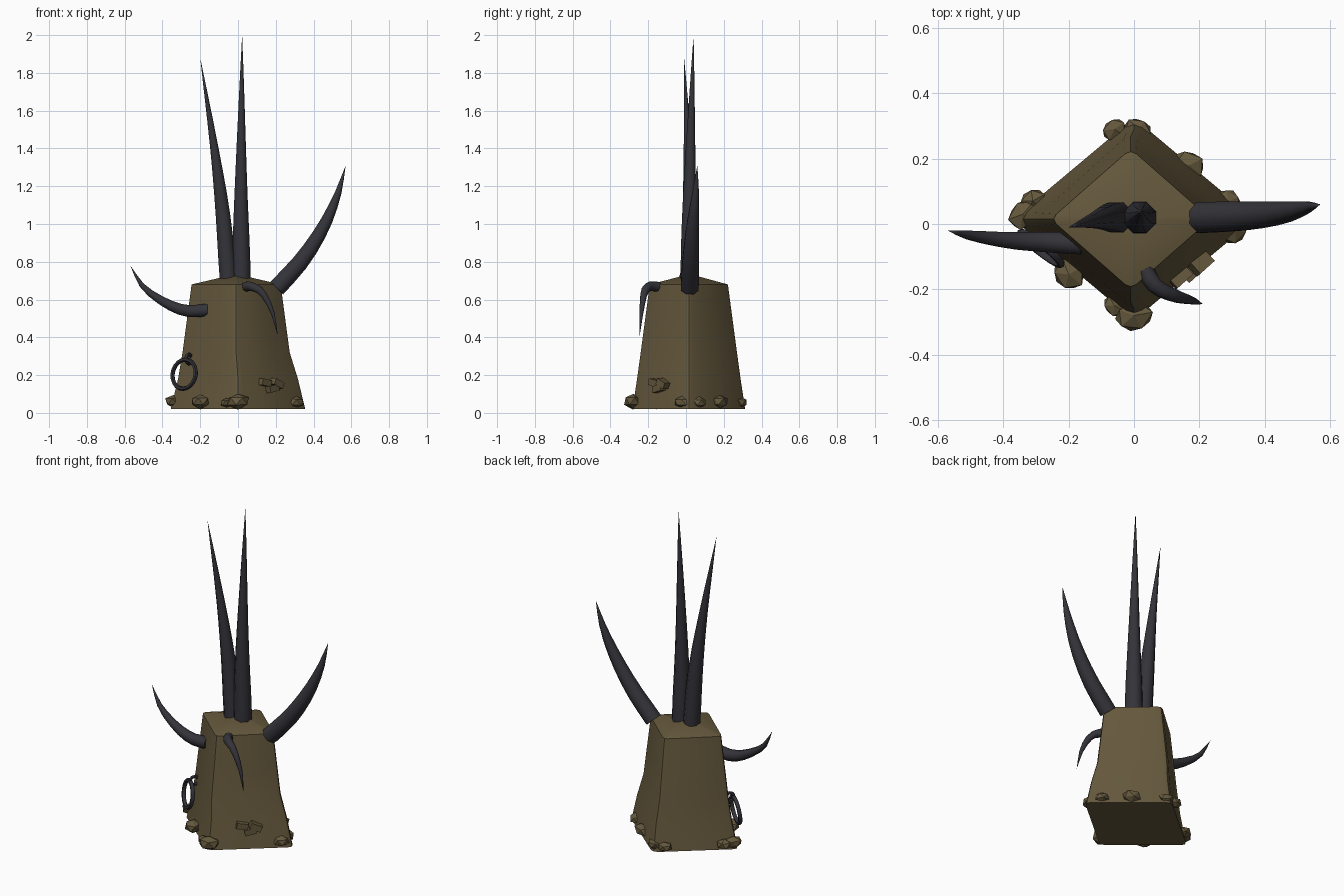
import bpy, bmesh, math, random
from mathutils import Vector, Matrix

random.seed(4)
cube = bpy.data.objects.get("Cube")
if cube:
    bpy.data.objects.remove(cube, do_unlink=True)


def make_mat(name, col):
    m = bpy.data.materials.new(name)
    m.use_nodes = True
    m.diffuse_color = (*col, 1)
    m.node_tree.nodes["Principled BSDF"].inputs["Base Color"].default_value = (*col, 1)
    return m


stone = make_mat("brown stone", (0.130, 0.098, 0.046))
horn = make_mat("dark horn", (0.033, 0.033, 0.041))


def finish(bm, name, mat, smooth=None):
    bmesh.ops.recalc_face_normals(bm, faces=bm.faces)
    me = bpy.data.meshes.new(name)
    bm.to_mesh(me)
    bm.free()
    ob = bpy.data.objects.new(name, me)
    bpy.context.collection.objects.link(ob)
    me.materials.append(mat)
    if smooth:
        bpy.ops.object.select_all(action='DESELECT')
        ob.select_set(True)
        bpy.context.view_layer.objects.active = ob
        bpy.ops.object.shade_smooth_by_angle(angle=math.radians(smooth))
    return ob


def loft(bm, rings):
    for a, b in zip(rings, rings[1:]):
        n = len(a)
        for i in range(n):
            j = (i + 1) % n
            bm.faces.new((a[i], a[j], b[j], b[i]))


# Tapered diamond pedestal with softened corners and a low pyramid cap
def section(z, ax, ay, cx, cy, cut=0.07):
    corners = [Vector(p) for p in ((ax, 0), (0, ay), (-ax, 0), (0, -ay))]
    pts = []
    for i, c in enumerate(corners):
        before, after = c.lerp(corners[i - 1], cut), c.lerp(corners[(i + 1) % 4], cut)
        pts += [before, c.lerp((before + after) / 2, 0.55), after]
    return [(p.x + cx, p.y + cy, z) for p in pts]


bm = bmesh.new()
levels = [(0.02, 0.37, 0.31, 0, 0.015), (0.18, 0.33, 0.285, 0, 0.015),
          (0.32, 0.295, 0.265, -0.01, 0.015), (0.5, 0.27, 0.24, -0.01, 0.015),
          (0.68, 0.245, 0.215, -0.01, 0.015)]
rings = [[bm.verts.new(p) for p in section(*lv)] for lv in levels]
loft(bm, rings)
bm.faces.new(rings[0])
apex = bm.verts.new((-0.01, 0.02, 0.735))
top = rings[-1]
for i in range(len(top)):
    bm.faces.new((top[i], top[(i + 1) % len(top)], apex))
finish(bm, "pedestal", stone, 25)


# Curved horns: tapered tubes along a smooth path
def spline(pts, t):
    n = len(pts) - 1
    k = min(int(t * n), n - 1)
    u = t * n - k
    p1, p2 = pts[k], pts[k + 1]
    p0 = pts[k - 1] if k else 2 * p1 - p2
    p3 = pts[k + 2] if k + 2 <= n else 2 * p2 - p1
    return 0.5 * (2 * p1 + (p2 - p0) * u + (2 * p0 - 5 * p1 + 4 * p2 - p3) * u * u
                  + (3 * p1 - p0 - 3 * p2 + p3) * u ** 3)


def make_horn(name, path, radius, power, sides=8, steps=9):
    pts = [Vector(p) for p in path]
    bm = bmesh.new()
    rings = []
    for s in range(steps):
        t = s / steps
        c = spline(pts, t)
        d = (spline(pts, t + 0.02) - c).normalized()
        u = d.cross(Vector((0, 1, 0))).normalized()
        v = d.cross(u)
        r = radius * (1 - t ** power)
        rings.append([bm.verts.new(c + r * (math.cos(a) * u + math.sin(a) * v))
                      for a in (2 * math.pi * (i + 0.5) / sides for i in range(sides))])
    loft(bm, rings)
    bm.faces.new(rings[0])
    tip = bm.verts.new(pts[-1])
    for i in range(sides):
        bm.faces.new((rings[-1][i], rings[-1][(i + 1) % sides], tip))
    finish(bm, name, horn, 50)


make_horn("centre_spike", [(0.018, 0.02, 0.7), (0.016, 0.02, 1.2), (0.022, 0.04, 2.0)], 0.053, 1.6)
make_horn("leaning_spike", [(-0.05, 0.02, 0.7), (-0.08, 0.02, 1.05), (-0.125, 0.01, 1.4),
                            (-0.2, -0.01, 1.88)], 0.05, 1.6)
make_horn("left_horn", [(0.205, 0.02, 0.66), (0.34, 0.025, 0.81), (0.45, 0.035, 0.98),
                        (0.525, 0.05, 1.15), (0.57, 0.06, 1.31)], 0.051, 1.8)
make_horn("right_horn", [(-0.16, -0.06, 0.545), (-0.27, -0.055, 0.54), (-0.38, -0.05, 0.58),
                         (-0.5, -0.035, 0.665), (-0.57, -0.02, 0.78)], 0.036, 2)
make_horn("front_horn", [(0.035, -0.14, 0.665), (0.065, -0.19, 0.67), (0.125, -0.22, 0.64),
                         (0.18, -0.235, 0.54), (0.21, -0.245, 0.41)], 0.027, 2)

# Hanging ring and its staple on the front right face
facing = Matrix.Rotation(math.radians(-38), 4, 'Z')


def add_ring(name, centre, turn, major, minor, segments):
    bpy.ops.mesh.primitive_torus_add(major_radius=major, minor_radius=minor,
                                     major_segments=segments, minor_segments=6)
    ob = bpy.context.object
    ob.name = name
    ob.matrix_world = Matrix.Translation(centre) @ facing @ turn
    ob.data.materials.append(horn)
    bpy.ops.object.shade_smooth_by_angle(angle=math.radians(60))


add_ring("hanging_ring", (-0.285, -0.075, 0.205), Matrix.Rotation(math.radians(82), 4, 'X'), 0.078, 0.012, 20)
add_ring("ring_staple", (-0.26, -0.05, 0.285), Matrix.Rotation(math.radians(90), 4, 'Y'), 0.025, 0.01, 10)


# Rubble around the foot
def rubble(name, centre, size, spin):
    bm = bmesh.new()
    bmesh.ops.create_icosphere(bm, subdivisions=1, radius=1)
    turn = Matrix.Rotation(math.radians(spin), 3, 'Z')
    for v in bm.verts:
        v.co *= random.uniform(0.88, 1.1)
        v.co = Vector(centre) + turn @ Vector([v.co[i] * size[i] for i in range(3)])
        v.co.z = max(v.co.z, 0)
    finish(bm, name, stone)


rocks = [(-0.34, 0.03, 0.055, 50), (-0.31, 0.07, 0.045, 30), (-0.2, -0.155, 0.058, -38),
         (0, -0.28, 0.062, 10), (-0.06, -0.25, 0.04, -30), (0.31, -0.02, 0.05, 60),
         (0.29, 0.07, 0.045, -45), (0.17, 0.18, 0.055, -40), (-0.06, 0.29, 0.045, 35),
         (0.01, 0.29, 0.045, -20)]
for x, y, r, spin in rocks:
    rubble("foot_rock", (x, y, 0.035 + r * 0.45), (r, r * 0.8, r * 0.68), spin)

# Broken chips on the front left face
for x, y, z, tilt in ((0.135, -0.155, 0.16, 10), (0.175, -0.135, 0.13, -12), (0.2, -0.115, 0.155, 25)):
    bpy.ops.mesh.primitive_cube_add(size=1)
    chip = bpy.context.object
    chip.name = "stone_chip"
    chip.matrix_world = (Matrix.Translation((x, y, z)) @ Matrix.Rotation(math.radians(42), 4, 'Z')
                         @ Matrix.Rotation(math.radians(tilt), 4, 'Y')
                         @ Matrix.Diagonal((0.065, 0.06, 0.035, 1)))
    chip.data.materials.append(stone)
